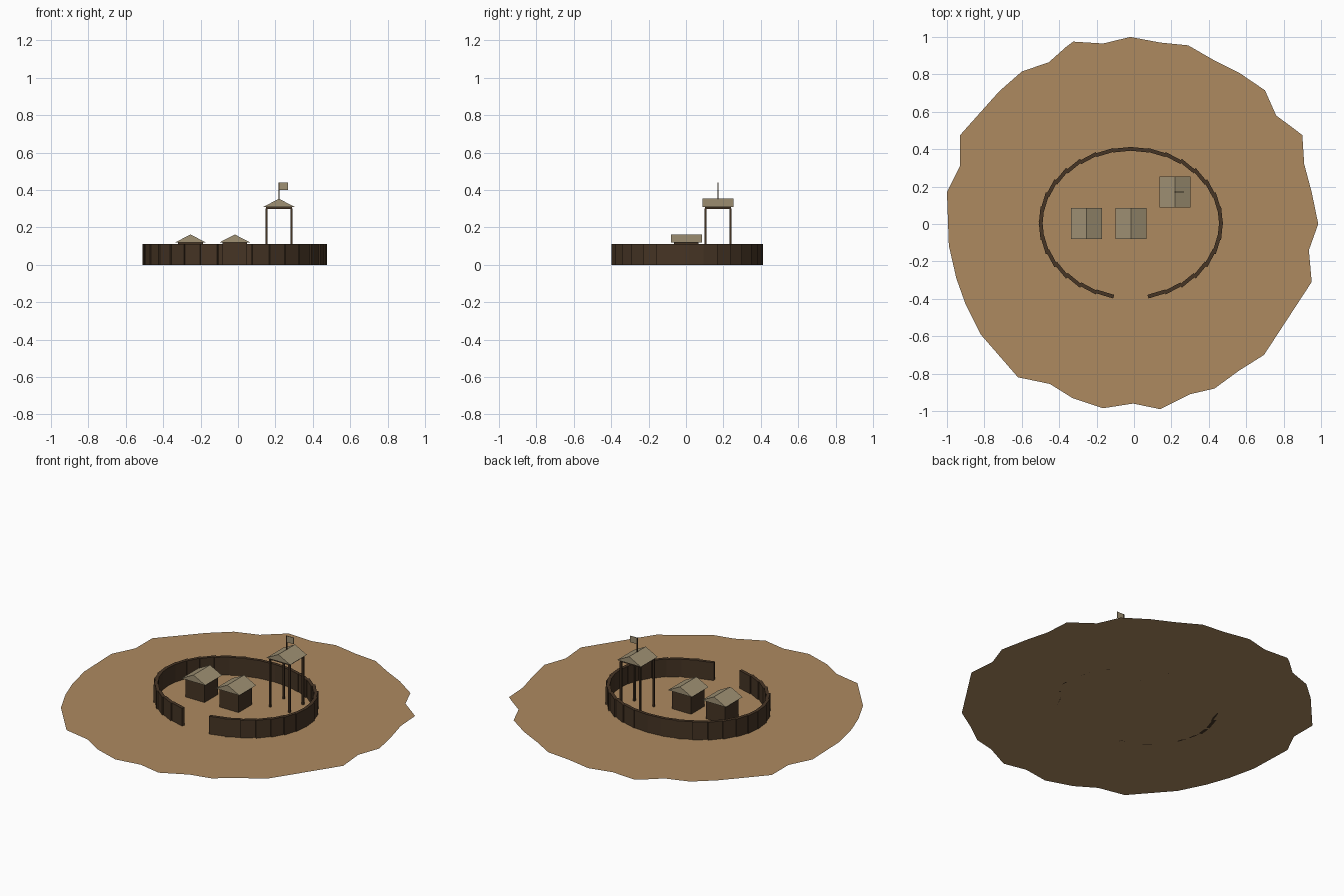
import bpy, bmesh, math
from mathutils import Matrix, Vector

if "Cube" in bpy.data.objects:
    bpy.data.objects.remove(bpy.data.objects["Cube"])


def material(name, rgb):
    m = bpy.data.materials.new(name)
    m.diffuse_color = (*rgb, 1)
    m.use_nodes = True
    m.node_tree.nodes["Principled BSDF"].inputs["Base Color"].default_value = m.diffuse_color
    return m


SAND = material("sand", (0.42, 0.255, 0.118))
WOOD = material("dark wood", (0.061, 0.035, 0.018))
THATCH = material("thatch", (0.35, 0.285, 0.175))


def finish(name, bm, mat):
    me = bpy.data.meshes.new(name)
    bm.to_mesh(me)
    bm.free()
    me.materials.append(mat)
    ob = bpy.data.objects.new(name, me)
    bpy.context.collection.objects.link(ob)
    return ob


def add_box(bm, center, size, turn=0.0):
    m = (Matrix.Translation(center) @ Matrix.Rotation(turn, 4, 'Z')
         @ Matrix.Diagonal((*size, 1)))
    bmesh.ops.create_cube(bm, size=1, matrix=m)


def box(name, center, size, mat):
    bm = bmesh.new()
    add_box(bm, center, size)
    return finish(name, bm, mat)


def gable_roof(name, x, y, z, w=0.166, h=0.043):
    # triangular prism with its ridge along y
    bm = bmesh.new()
    prof = [(-w / 2, 0), (w / 2, 0), (0, h)]
    f = bm.faces.new([bm.verts.new((x + a, y - w / 2, z + b)) for a, b in prof])
    r = bmesh.ops.extrude_face_region(bm, geom=[f])
    bmesh.ops.translate(bm, vec=(0, w, 0),
                        verts=[v for v in r["geom"] if isinstance(v, bmesh.types.BMVert)])
    bmesh.ops.recalc_face_normals(bm, faces=bm.faces)
    return finish(name, bm, THATCH)


# ragged sheet of ground, outline in hundredths, clockwise from the back
outline = [(-2, 100), (14, 97), (29, 95.5), (42, 88), (56, 81), (70, 71.5), (76, 58),
           (85.5, 51), (80, 42.5), (90, 47.5), (91, 32), (95, 17), (98.5, 0), (93.5, -14),
           (95, -31), (69.5, -70), (56, -78.5), (43, -88), (30, -91), (14, -99), (-0.5, -96),
           (-16.5, -98.5), (-33, -93), (-45, -85.5), (-57, -83), (-55.5, -73), (-62, -82),
           (-69.5, -67), (-82, -59), (-90, -43), (-95, -29), (-99, -11.5), (-100, 17),
           (-93, 31), (-93, 42), (-82.5, 42), (-93, 47.5), (-78.5, 57), (-72, 71),
           (-60, 81.5), (-45.5, 86.5), (-36.5, 94.5), (-29.5, 87), (-32.5, 97.5), (-16.5, 96.5)]
bm = bmesh.new()
bm.faces.new([bm.verts.new((x / 100, y / 100, 0)) for x, y in reversed(outline)])
bmesh.ops.triangulate(bm, faces=bm.faces)
finish("ground", bm, SAND)

# oval palisade of flat panels, two left out for the gate at the front
bm = bmesh.new()
N = 32
for i in range(1, N - 1):
    a = -math.pi / 2 + (i + 0.5) * 2 * math.pi / N
    add_box(bm, (-0.017 + 0.48 * math.cos(a), 0.004 + 0.395 * math.sin(a), 0.056),
            (0.02, 0.1, 0.112), a)
finish("palisade_wall", bm, WOOD)

# two huts
for side, x in (("left", -0.254), ("middle", -0.017)):
    box(side + "_hut_walls", (x, 0.002, 0.0625), (0.132, 0.132, 0.125), WOOD)
    gable_roof(side + "_hut_roof", x, 0.002, 0.119)

# watchtower: posts, platform, roof, flag
tx, ty = 0.219, 0.171
bm = bmesh.new()
for sx in (-1, 1):
    for sy in (-1, 1):
        add_box(bm, (tx + sx * 0.067, ty + sy * 0.067, 0.15), (0.011, 0.011, 0.3))
finish("tower_posts", bm, WOOD)
box("tower_platform", (tx, ty, 0.305), (0.14, 0.14, 0.014), WOOD)
gable_roof("tower_roof", tx, ty, 0.31)
box("flag_pole", (tx, ty, 0.39), (0.006, 0.006, 0.1), WOOD)
box("flag", (tx + 0.025, ty, 0.42), (0.048, 0.003, 0.04), THATCH)
